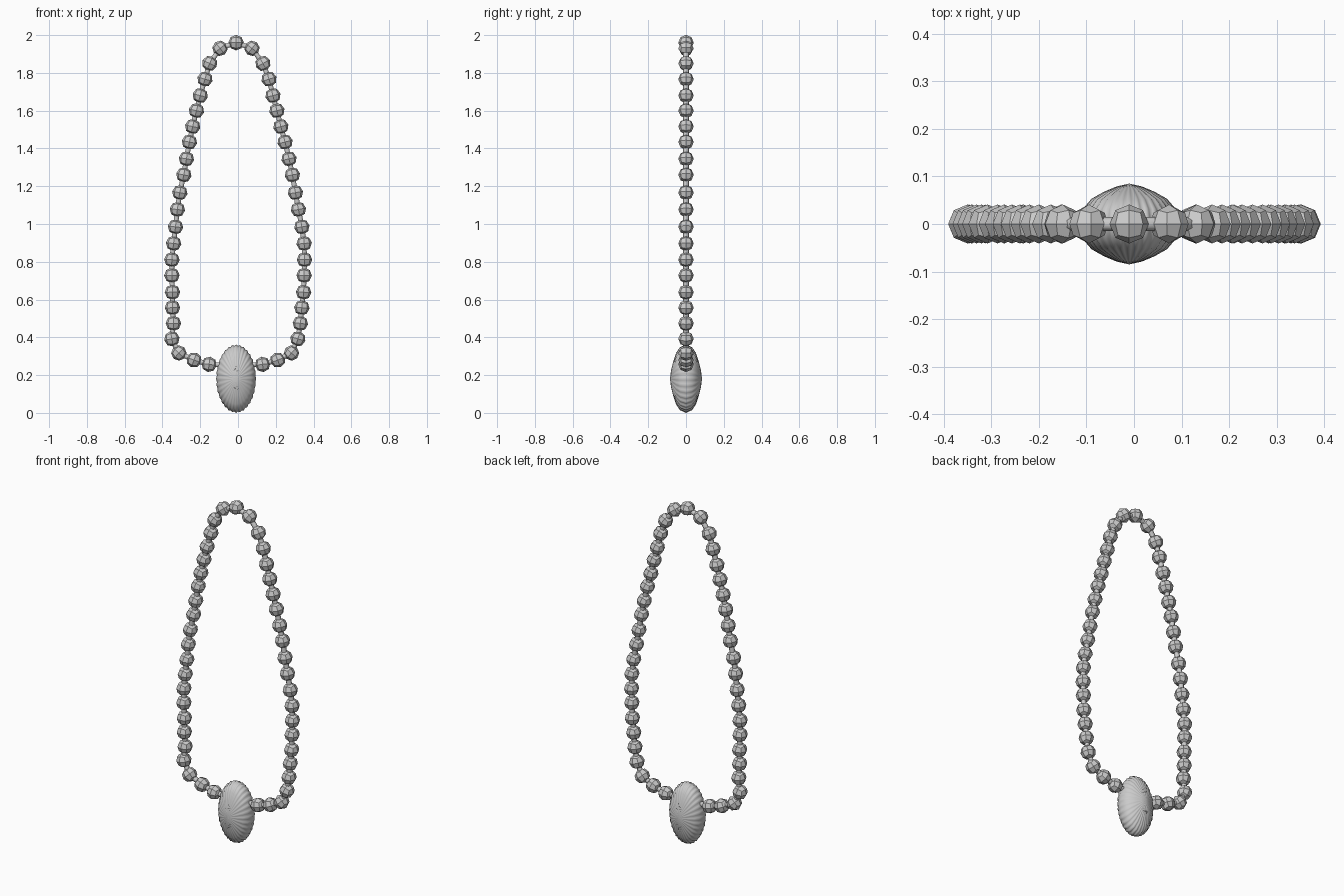
import bpy, bmesh, math
from mathutils import Vector, Matrix

if "Cube" in bpy.data.objects:
    bpy.data.objects.remove(bpy.data.objects["Cube"])

# Bead rows from top to bottom: left x, right x, height
rows = [(-.095, .074, 1.93), (-.15, .132, 1.85), (-.175, .164, 1.767), (-.2, .185, 1.68),
        (-.22, .206, 1.6), (-.24, .227, 1.516), (-.257, .249, 1.434), (-.273, .27, 1.345),
        (-.287, .288, 1.26), (-.308, .304, 1.166), (-.321, .32, 1.077), (-.331, .338, .985),
        (-.341, .35, .897), (-.35, .352, .811), (-.35, .35, .728), (-.347, .347, .639),
        (-.347, .338, .557), (-.342, .33, .474), (-.35, .317, .392), (-.313, .283, .317),
        (-.233, .21, .28), (-.153, .13, .257)]
left = [Vector((l, 0, z)) for l, r, z in rows]
right = [Vector((r, 0, z)) for l, r, z in rows]
path = [Vector((-.01, 0, 1.96))] + right + [Vector((-.01, 0, .25))] + left[::-1]
hidden = len(right) + 1          # path point inside the pendant
n = len(path)


def finish(bm, name):
    bmesh.ops.recalc_face_normals(bm, faces=bm.faces)
    me = bpy.data.meshes.new(name)
    bm.to_mesh(me)
    bm.free()
    ob = bpy.data.objects.new(name, me)
    bpy.context.collection.objects.link(ob)
    return ob


# Faceted beads: once-subdivided cubes pushed out to a sphere, aligned to the string
bm = bmesh.new()
for i, p in enumerate(path):
    if i == hidden:
        continue
    t = path[(i + 1) % n] - path[i - 1]
    turn = Matrix.Rotation(-math.atan2(t.z, t.x), 4, 'Y')
    b = bmesh.new()
    bmesh.ops.create_cube(b, size=2)
    bmesh.ops.subdivide_edges(b, edges=b.edges[:], cuts=1, use_grid_fill=True)
    for v in b.verts:
        v.co = p + turn @ (v.co.normalized() * .041)
    tmp = bpy.data.meshes.new("bead_tmp")
    b.to_mesh(tmp)
    b.free()
    bm.from_mesh(tmp)
    bpy.data.meshes.remove(tmp)
finish(bm, "beads")

# String running through the beads
cu = bpy.data.curves.new("string", 'CURVE')
cu.dimensions = '3D'
sp = cu.splines.new('POLY')
sp.points.add(n - 1)
for q, p in zip(sp.points, path):
    q.co = (*p, 1)
sp.use_cyclic_u = True
cu.bevel_depth = .015
cu.bevel_resolution = 1
bpy.context.collection.objects.link(bpy.data.objects.new("string", cu))

# Fluted oval pendant, domed towards front and back
half = [(.25, .079), (.5, .068), (.75, .053), (.92, .032)]
profile = [(r, -y) for r, y in half] + [(1, 0)] + half[::-1]
flutes, per = 32, 4
seg = flutes * per
bm = bmesh.new()
rings = []
for r, y in profile:
    ring = []
    for k in range(seg):
        a = 2 * math.pi * k / seg
        f = r * (1 - .035 * r * (.5 - .5 * math.cos(flutes * a)))
        g = 1 - .05 * r * (.5 - .5 * math.cos(flutes * a))
        ring.append(bm.verts.new((-.01 + .106 * f * math.cos(a), y * g,
                                  .181 + .181 * f * math.sin(a))))
    rings.append(ring)
front = bm.verts.new((-.01, -.085, .181))
back = bm.verts.new((-.01, .085, .181))
for k in range(seg):
    m = (k + 1) % seg
    for a, b in zip(rings, rings[1:]):
        bm.faces.new((a[k], a[m], b[m], b[k]))
    bm.faces.new((front, rings[0][m], rings[0][k]))
    bm.faces.new((back, rings[-1][k], rings[-1][m]))
for f in bm.faces:
    f.smooth = True
finish(bm, "pendant")
